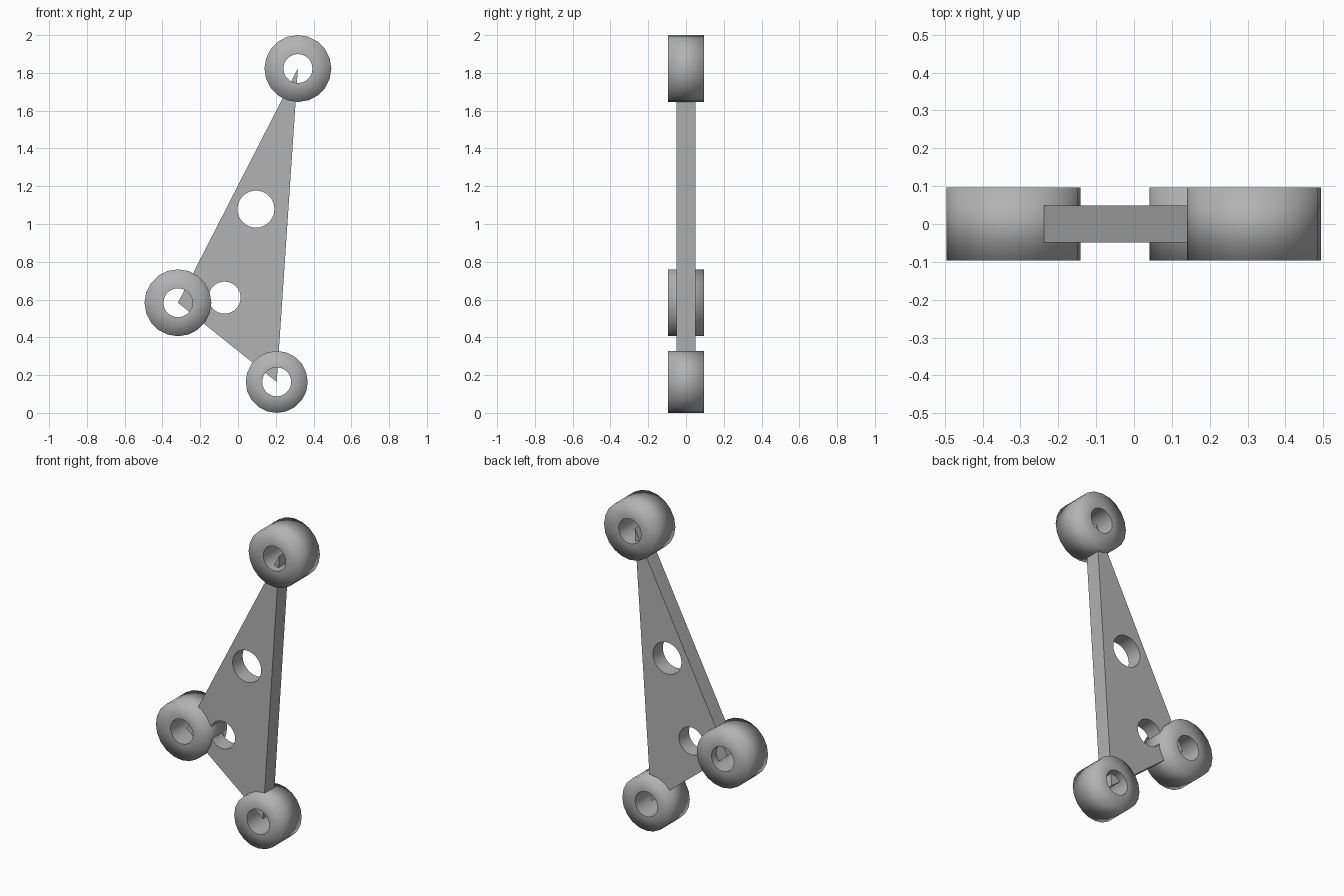
import bpy, bmesh
from math import sin, cos, pi

if "Cube" in bpy.data.objects:
    bpy.data.objects.remove(bpy.data.objects["Cube"])

# Pivot hubs: name, centre x, centre z, outer radius
HUBS = [("upper_hub", 0.317, 1.823, 0.177),
        ("side_hub", -0.318, 0.583, 0.177),
        ("lower_hub", 0.205, 0.164, 0.164)]
# Lightening holes in the plate: x, z, radius
HOLES = [(0.095, 1.079, 0.098), (-0.071, 0.610, 0.085)]
HUB_HALF, PLATE_HALF, BORE = 0.096, 0.049, 0.077

# Dark grey metal
metal = bpy.data.materials.new("dark_grey")
metal.diffuse_color = (0.45, 0.45, 0.45, 1)
metal.use_nodes = True
metal.node_tree.nodes["Principled BSDF"].inputs["Base Color"].default_value = metal.diffuse_color


def circle(cx, cz, r, n):
    return [(cx + r * cos(2 * pi * i / n), cz + r * sin(2 * pi * i / n)) for i in range(n)]


def make_hub(name, x, z, r, n=20):
    # Square section swept round the y axis: soft outer rim, crisp bore
    bm = bmesh.new()
    section = [(BORE, -HUB_HALF), (r, -HUB_HALF), (r, HUB_HALF), (BORE, HUB_HALF)]
    loops = [[bm.verts.new((px, y, pz)) for px, pz in circle(0, 0, rad, n)]
             for rad, y in section]
    for k in range(4):
        a, b = loops[k], loops[(k + 1) % 4]
        for i in range(n):
            j = (i + 1) % n
            bm.faces.new((a[i], a[j], b[j], b[i])).smooth = True
    for ring in (loops[0], loops[3]):
        for i in range(n):
            bm.edges.get((ring[i], ring[(i + 1) % n])).smooth = False
    bmesh.ops.recalc_face_normals(bm, faces=bm.faces)
    mesh = bpy.data.meshes.new(name)
    bm.to_mesh(mesh)
    bm.free()
    mesh.materials.append(metal)
    ob = bpy.data.objects.new(name, mesh)
    ob.location = (x, 0, z)
    bpy.context.collection.objects.link(ob)


for hub in HUBS:
    make_hub(*hub)

# Triangular plate running between the hub centres, with two round holes
curve = bpy.data.curves.new("plate", "CURVE")
curve.dimensions = "2D"
curve.fill_mode = "BOTH"
curve.extrude = PLATE_HALF
outlines = [[(x, z) for _, x, z, _ in HUBS]] + [circle(*h, 32) for h in HOLES]
for pts in outlines:
    sp = curve.splines.new("POLY")
    sp.points.add(len(pts) - 1)
    for p, (x, z) in zip(sp.points, pts):
        p.co = (x, z, 0, 1)
    sp.use_cyclic_u = True
    sp.use_smooth = False
plate = bpy.data.objects.new("plate", curve)
plate.rotation_euler.x = pi / 2
bpy.context.collection.objects.link(plate)

# Turn the plate into a clean welded mesh
bpy.context.view_layer.objects.active = plate
plate.select_set(True)
bpy.ops.object.convert(target="MESH")
bm = bmesh.new()
bm.from_mesh(plate.data)
bmesh.ops.remove_doubles(bm, verts=bm.verts, dist=1e-5)
bmesh.ops.recalc_face_normals(bm, faces=bm.faces)
bm.to_mesh(plate.data)
bm.free()
plate.data.materials.clear()
plate.data.materials.append(metal)
bpy.ops.object.shade_smooth_by_angle(angle=pi / 6)
